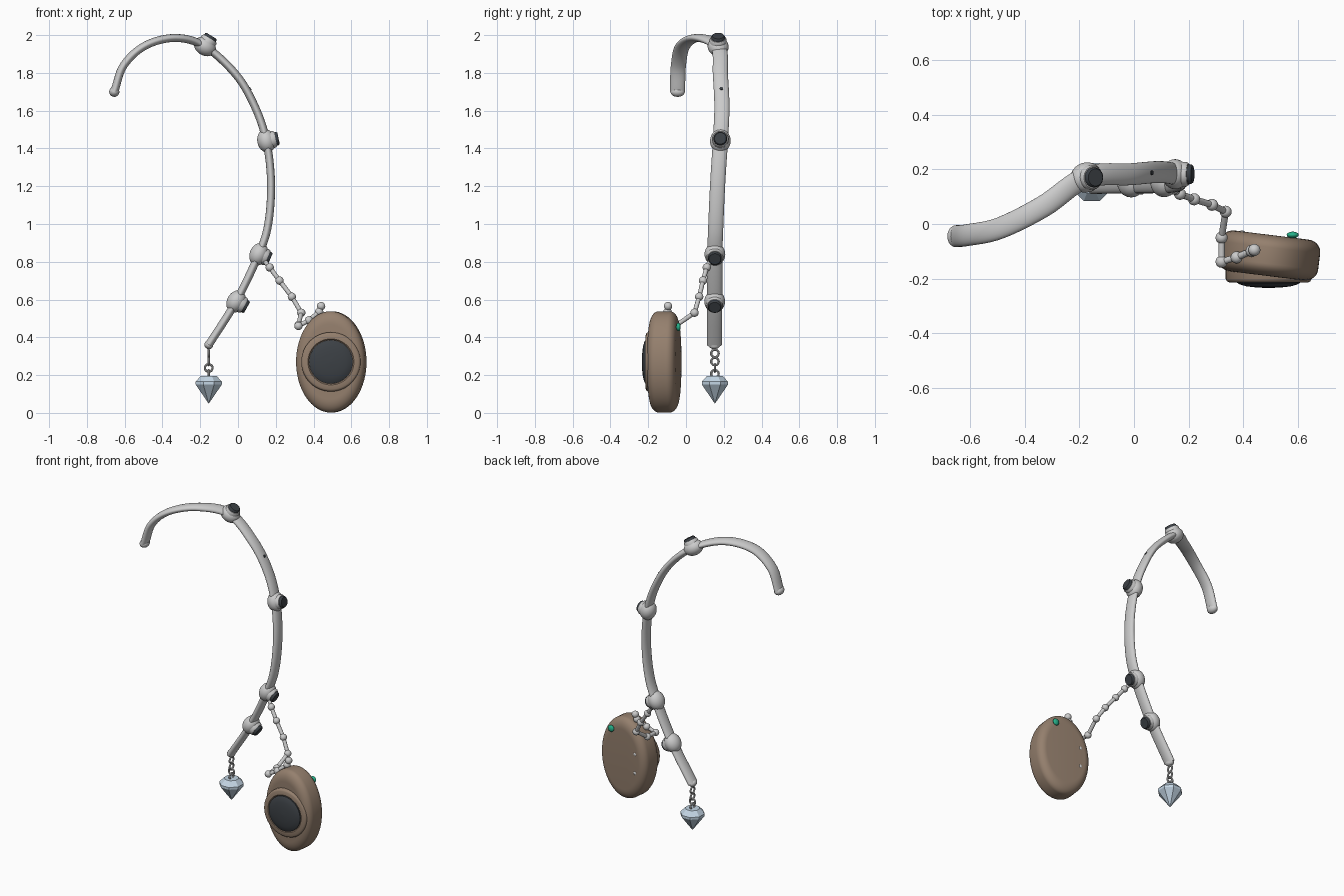
import bpy, bmesh, math
from mathutils import Vector, Matrix

if "Cube" in bpy.data.objects:
    bpy.data.objects.remove(bpy.data.objects["Cube"])


def mat(name, r, g, b):
    m = bpy.data.materials.new(name)
    m.diffuse_color = (r, g, b, 1)
    m.use_nodes = True
    m.node_tree.nodes["Principled BSDF"].inputs["Base Color"].default_value = m.diffuse_color
    return m


DARK = mat("dark_lens", 0.045, 0.052, 0.06)
TAN = mat("tan_shell", 0.30, 0.215, 0.155)
GEM = mat("pale_blue", 0.55, 0.67, 0.78)
GREEN = mat("green", 0.02, 0.45, 0.26)


def finish(bm, name, material=None, matrix=None, smooth=True):
    bmesh.ops.recalc_face_normals(bm, faces=bm.faces)
    me = bpy.data.meshes.new(name)
    bm.to_mesh(me)
    bm.free()
    ob = bpy.data.objects.new(name, me)
    bpy.context.collection.objects.link(ob)
    if matrix:
        ob.matrix_world = matrix
    if material:
        me.materials.append(material)
    if smooth:
        bpy.ops.object.select_all(action='DESELECT')
        ob.select_set(True)
        bpy.context.view_layer.objects.active = ob
        bpy.ops.object.shade_smooth_by_angle(angle=math.radians(40))
    return ob


def loft(name, rings, material=None, matrix=None, smooth=True):
    bm = bmesh.new()
    vs = [[bm.verts.new(p) for p in r] for r in rings]
    n = len(vs[0])
    for a, b in zip(vs, vs[1:]):
        for i in range(n):
            bm.faces.new((a[i], a[(i + 1) % n], b[(i + 1) % n], b[i]))
    bm.faces.new(vs[0])
    bm.faces.new(vs[-1])
    return finish(bm, name, material, matrix, smooth)


def turned(name, profile, material=None, matrix=None, n=40, sx=1, sy=1, smooth=True):
    """Rings of (radius, height) about local z, optionally elliptical."""
    angles = [2 * math.pi * i / n for i in range(n)]
    rings = [[(r * sx * math.cos(a), r * sy * math.sin(a), h) for a in angles] for r, h in profile]
    return loft(name, rings, material, matrix, smooth)


def ball(name, radii, matrix, material=None, seg=28):
    bm = bmesh.new()
    bmesh.ops.create_uvsphere(bm, u_segments=seg, v_segments=seg // 2, radius=1)
    bmesh.ops.scale(bm, vec=Vector(radii), verts=bm.verts)
    return finish(bm, name, material, matrix)


def ring(name, matrix, major, minor):
    n, bm = 20, bmesh.new()
    vs = [[bm.verts.new(((major + minor * math.cos(v)) * math.cos(u),
                         (major + minor * math.cos(v)) * math.sin(u), minor * math.sin(v)))
           for v in (math.tau * j / 8 for j in range(8))] for u in (math.tau * i / n for i in range(n))]
    for i in range(n):
        a, b = vs[i], vs[(i + 1) % n]
        for j in range(8):
            bm.faces.new((a[j], b[j], b[(j + 1) % 8], a[(j + 1) % 8]))
    return finish(bm, name, None, matrix)


# Curved flattened arm
ctrl = [Vector(p) for p in [
    (-.655, -.045, 1.70), (-.605, -.04, 1.84), (-.49, -.015, 1.945), (-.33, .065, 1.985),
    (-.175, .17, 1.94), (-.01, .182, 1.79), (.09, .19, 1.62), (.15, .182, 1.44),
    (.175, .168, 1.22), (.16, .158, 1.0), (.11, .153, .84), (-.01, .152, .59), (-.155, .15, .36)]]
ext = [2 * ctrl[0] - ctrl[1]] + ctrl + [2 * ctrl[-1] - ctrl[-2]]
SUB = 8
path = []
for i in range(1, len(ext) - 2):
    p0, p1, p2, p3 = ext[i - 1:i + 3]
    for k in range(SUB):
        t = k / SUB
        path.append(.5 * (2 * p1 + (p2 - p0) * t + (2 * p0 - 5 * p1 + 4 * p2 - p3) * t * t
                          + (3 * p1 - p0 - 3 * p2 + p3) * t ** 3))
path.append(ctrl[-1])


def frame(i):
    """Columns: tangent, width, outward normal."""
    t = (path[min(i + 1, len(path) - 1)] - path[max(i - 1, 0)]).normalized()
    w = (Vector((0, 1, 0)) - t * t.y).normalized()
    m = Matrix((t, w, t.cross(w))).transposed().to_4x4()
    m.translation = path[i]
    return m


arm = []
for i in range(len(path)):
    m = frame(i)
    arm.append([m @ Vector((0, .04 * math.cos(a), .021 * math.sin(a)))
                for a in (math.tau * j / 24 for j in range(24))])
loft("arm", arm)
ball("arm_tip", (.027, .038, .027), frame(0))
ball("arm_foot", (.022, .03, .024), frame(len(path) - 1))

# Joints with outward-facing dark lenses
for k, c in enumerate((4, 7, 10, 11)):
    m = frame(c * SUB)
    ball(f"joint_{k}", (.062, .055, .048), m)
    turned(f"joint_collar_{k}", [(.045, .02), (.045, .042), (.04, .05)], None, m)
    turned(f"joint_lens_{k}", [(.036, .03), (.036, .06), (.031, .066)], DARK, m)
m = frame(5 * SUB + 4)
turned("arm_pin", [(.009, 0), (.009, .024)], DARK, m, n=16)

# Small link chain and faceted pendant
for k, (z, side) in enumerate(((.315, 1), (.272, 1), (.238, 0), (.207, 1))):
    rot = Matrix.Rotation(math.pi / 2, 4, 'Y' if side else 'X')
    ring(f"chain_link_{k}", Matrix.Translation((-.155, .153, z)) @ rot, .02, .006)
turned("pendant_gem", [(.045, .196), (.075, .165), (.075, .15), (.001, .05)], GEM,
       Matrix.Translation((-.155, .153, 0)) @ Matrix.Rotation(math.pi / 8, 4, 'Z'), n=8, smooth=False)

# Bead chain
beads = [Vector(p) for p in [
    (.12, .14, .83), (.168, .11, .77), (.22, .09, .70), (.285, .07, .615), (.335, .045, .53),
    (.32, -.05, .465), (.32, -.138, .46), (.375, -.122, .49), (.43, -.098, .535), (.44, -.095, .565)]]
for k, p in enumerate(beads):
    ball(f"bead_{k}", (.022,) * 3, Matrix.Translation(p), seg=20)
for k, (a, b) in enumerate(zip(beads, beads[1:])):
    d = b - a
    m = Matrix.Translation(a) @ d.to_track_quat('Z', 'Y').to_matrix().to_4x4()
    turned(f"bead_rod_{k}", [(.012, 0), (.012, d.length)], None, m, n=14)

# Oval shell: local z points out of the front (-y), local y is up
front = Matrix.Rotation(math.pi / 2, 4, 'X')
shell = Matrix.Translation((.494, -.115, .27)) @ Matrix.Rotation(math.radians(-7), 4, 'Z') @ front
profile = []
for k in range(9):
    a = math.pi / 2 * k / 8
    profile.append((.74 + .26 * math.sin(a), -.03 - .045 * math.cos(a)))
for k in range(9):
    a = math.pi / 2 * k / 8
    profile.append((.74 + .26 * math.cos(a), .03 + .045 * math.sin(a)))
turned("shell", profile, TAN, shell, n=64, sx=.184, sy=.268)

# Round bezel and domed lens on the front
face = Matrix.Translation((.492, -.115, .27)) @ front
turned("bezel", [(.157, .04), (.157, .085), (.153, .094), (.145, .098), (.122, .099), (.116, .092)],
       TAN, face, n=56)
turned("front_lens", [(.115, .08), (.115, .1), (.105, .106), (.08, .113), (.045, .117), (.001, .119)],
       DARK, face, n=56)

# Button and two contacts on the back of the shell
ball("back_button", (.022, .012, .022), Matrix.Translation((.58, -.04, .455)), GREEN)
for k, z in enumerate((.335, .21)):
    ball(f"back_contact_{k}", (.012, .006, .012), Matrix.Translation((.395, -.03, z)), seg=16)
